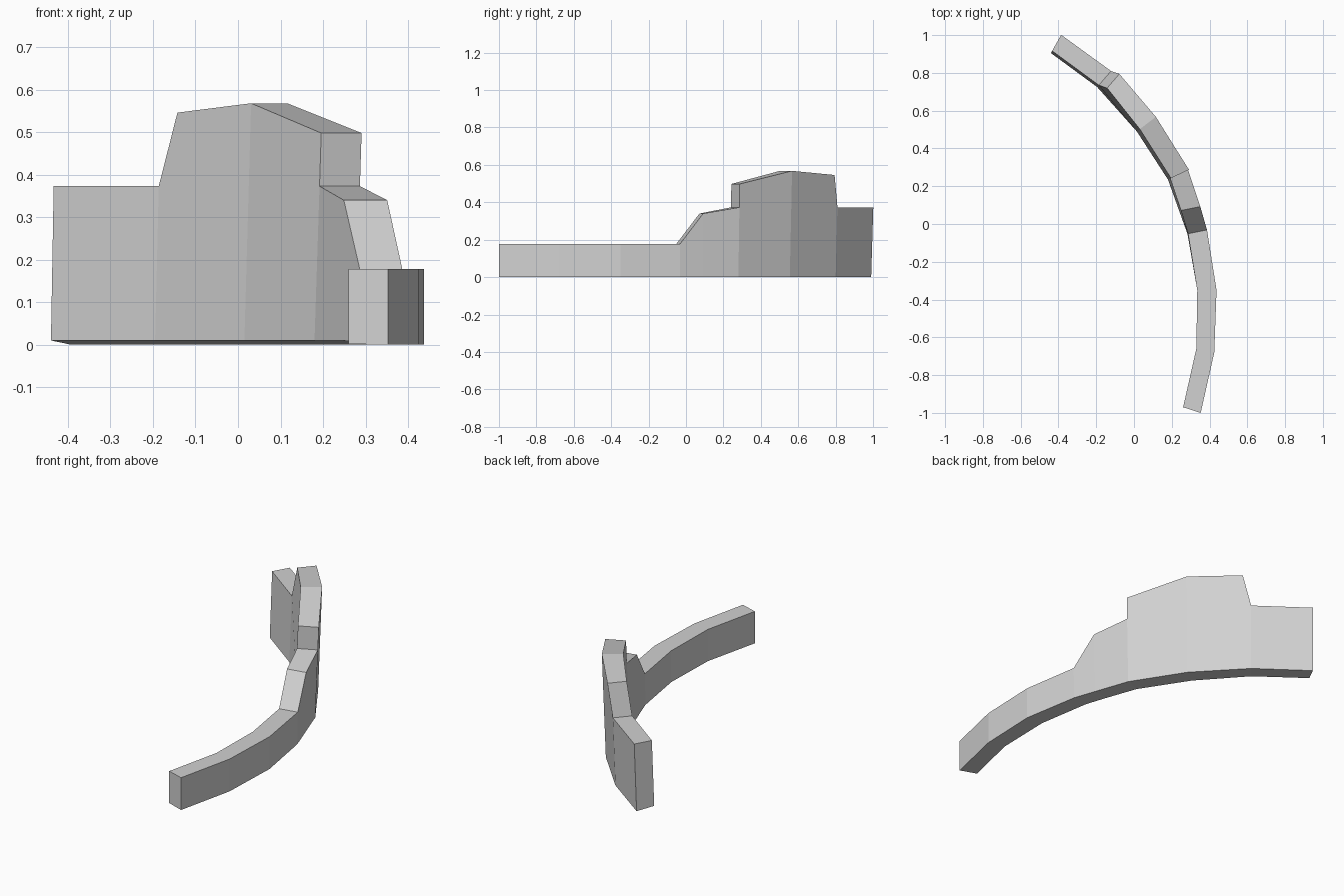
import bpy
import bmesh
from mathutils import Vector

if "Cube" in bpy.data.objects:
    bpy.data.objects.remove(bpy.data.objects["Cube"], do_unlink=True)

# Plain stone colour
stone = bpy.data.materials.new("light_grey_stone")
stone.use_nodes = True
grey = (0.64, 0.64, 0.64, 1)
stone.diffuse_color = grey
stone.node_tree.nodes["Principled BSDF"].inputs["Base Color"].default_value = grey

# Plan of the curved wall from front to back:
# inner foot, outer foot, inner foot height, outward lean, top heights
stations = [
    ((0.26, -0.97), (0.353, -1.0), 0.002, 0, [0.178]),
    ((0.33, -0.66), (0.425, -0.68), 0.003, 0, [0.178]),
    ((0.335, -0.35), (0.437, -0.35), 0.005, 0, [0.178]),
    ((0.283, -0.052), (0.383, -0.032), 0.008, 0.02, [0.178]),
    ((0.239, 0.07), (0.341, 0.09), 0.01, 0.03, [0.34]),
    ((0.18, 0.235), (0.275, 0.28), 0.01, 0.035, [0.373, 0.498]),
    ((0.015, 0.49), (0.10, 0.555), 0.01, 0.035, [0.568]),
    ((-0.195, 0.725), (-0.13, 0.80), 0.01, 0.035, [0.546, 0.373]),
    ((-0.44, 0.905), (-0.392, 0.99), 0.01, 0.035, [0.373]),
]
slant = Vector((0.04, -0.02, 0))  # sloping end of the raised section

bm = bmesh.new()
feet, tops = [], []
for inner, outer, foot, lean, heights in stations:
    a, b = Vector((*inner, 0)), Vector((*outer, 0))
    out = (b - a).normalized()
    feet.append((bm.verts.new(a + Vector((0, 0, foot))), bm.verts.new(b)))
    falling = heights[0] > heights[-1]
    pairs = []
    for k, h in enumerate(heights):
        shift = out * lean * h + Vector((0, 0, h))
        if falling and k == 0:
            shift = shift + slant
        pairs.append((bm.verts.new(a + shift), bm.verts.new(b + shift)))
    tops.append(pairs)

# Side panels and underside
for i in range(len(stations) - 1):
    j = i + 1
    hi, hj = stations[i][4], stations[j][4]
    near = tops[i] if hi[-1] > hi[0] else tops[i][-1:]
    far = tops[j] if hj[0] > hj[-1] else tops[j][:1]
    ring = [feet[j], feet[i]] + near + far
    for side in (0, 1):
        bm.faces.new([pair[side] for pair in ring])
    bm.faces.new((feet[i][0], feet[i][1], feet[j][1], feet[j][0]))

# Stepped top and both end faces
outline = [feet[0]] + [pair for pairs in tops for pair in pairs] + [feet[-1]]
for p, q in zip(outline, outline[1:]):
    bm.faces.new((p[0], p[1], q[1], q[0]))

bmesh.ops.recalc_face_normals(bm, faces=bm.faces)
mesh = bpy.data.meshes.new("curved_wall")
bm.to_mesh(mesh)
bm.free()
mesh.materials.append(stone)
wall = bpy.data.objects.new("curved_wall", mesh)
bpy.context.collection.objects.link(wall)
